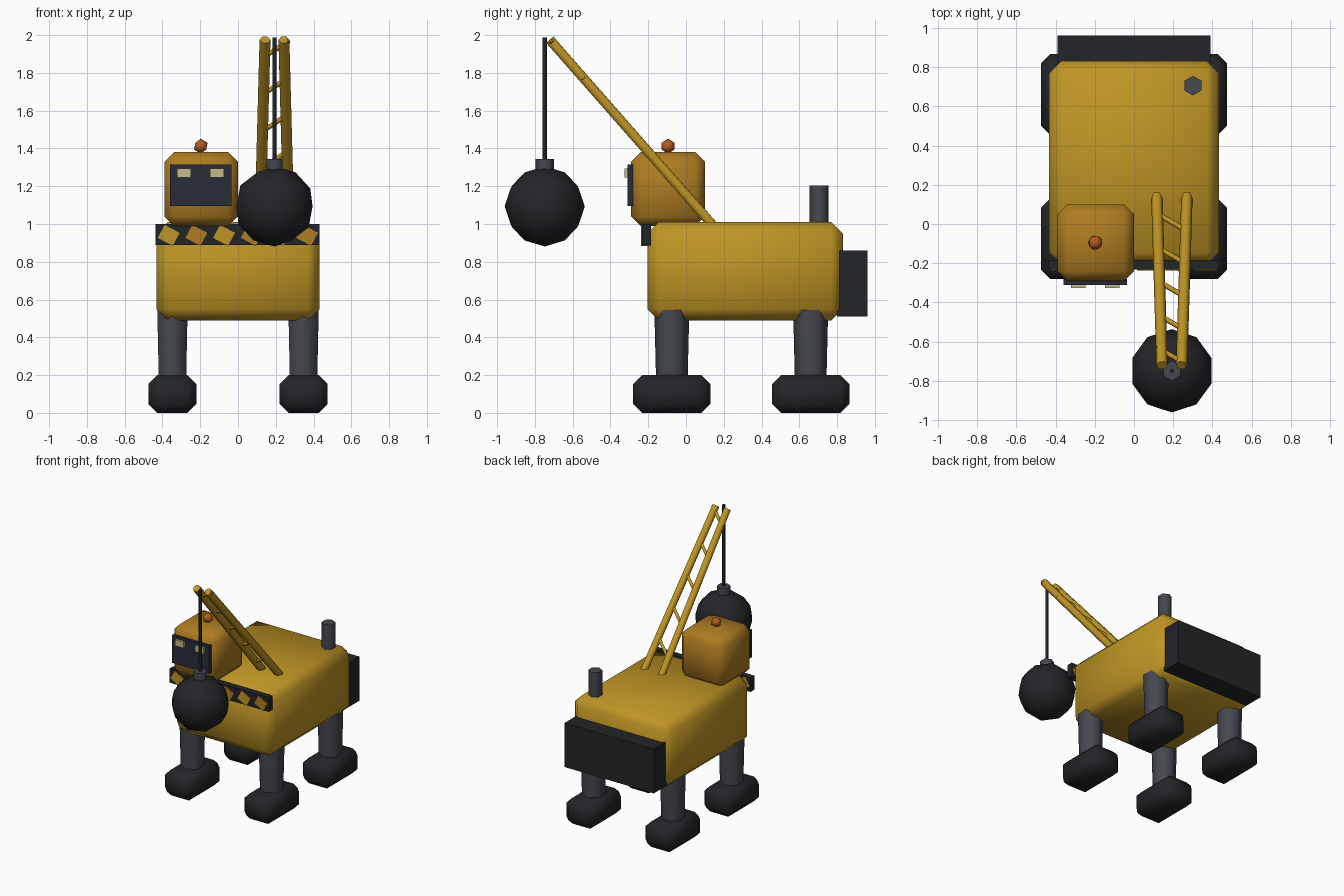
import bpy, bmesh, math
from mathutils import Vector, Matrix

if "Cube" in bpy.data.objects:
    bpy.data.objects.remove(bpy.data.objects["Cube"])


def material(name, rgb):
    m = bpy.data.materials.new(name)
    m.diffuse_color = (*rgb, 1)
    m.use_nodes = True
    m.node_tree.nodes["Principled BSDF"].inputs["Base Color"].default_value = m.diffuse_color
    return m


YELLOW = material("yellow_paint", (0.52, 0.30, 0.018))
AMBER = material("amber_paint", (0.42, 0.20, 0.015))
BLACK = material("black_iron", (0.017, 0.018, 0.021))
STEEL = material("grey_steel", (0.06, 0.065, 0.08))
GLASS = material("dark_glass", (0.02, 0.027, 0.038))
LAMP = material("lamp", (0.55, 0.50, 0.25))
ORANGE = material("orange_light", (0.45, 0.11, 0.015))


def finish(name, bm, mat, smooth=True):
    bmesh.ops.recalc_face_normals(bm, faces=bm.faces)
    me = bpy.data.meshes.new(name)
    bm.to_mesh(me)
    bm.free()
    ob = bpy.data.objects.new(name, me)
    bpy.context.collection.objects.link(ob)
    me.materials.append(mat)
    if smooth:
        bpy.ops.object.select_all(action='DESELECT')
        ob.select_set(True)
        bpy.context.view_layer.objects.active = ob
        bpy.ops.object.shade_smooth_by_angle(angle=math.radians(62))
    return ob


def box(name, x, y, z, mat, bevel=0.0, tilt=0.0):
    """Box from (min, max) ranges, optionally chamfered and tilted about y."""
    bm = bmesh.new()
    bmesh.ops.create_cube(bm, size=1)
    bmesh.ops.scale(bm, vec=[b - a for a, b in (x, y, z)], verts=bm.verts)
    if bevel:
        bmesh.ops.bevel(bm, geom=bm.edges[:], offset=bevel, segments=1,
                        affect='EDGES', profile=0.5)
    bmesh.ops.rotate(bm, matrix=Matrix.Rotation(tilt, 3, 'Y'), verts=bm.verts)
    bmesh.ops.translate(bm, vec=[(a + b) / 2 for a, b in (x, y, z)], verts=bm.verts)
    return finish(name, bm, mat, bevel > 0)


def rod(name, a, b, r1, mat, r2=None, sides=6):
    """Low-poly cylinder or cone between two points."""
    a, b = Vector(a), Vector(b)
    d = b - a
    bm = bmesh.new()
    bmesh.ops.create_cone(bm, cap_ends=True, segments=sides, radius1=r1,
                          radius2=r1 if r2 is None else r2, depth=d.length)
    rot = Matrix() if abs(d.normalized().z) > 0.999 else d.to_track_quat('Z', 'X').to_matrix().to_4x4()
    bm.transform(Matrix.Translation((a + b) / 2) @ rot)
    return finish(name, bm, mat)


def ico(name, loc, r, sub, mat):
    bm = bmesh.new()
    bmesh.ops.create_icosphere(bm, subdivisions=sub, radius=r,
                               matrix=Matrix.Translation(loc))
    return finish(name, bm, mat)


# Body, counterweight and exhaust
box("body", (-0.432, 0.432), (-0.205, 0.83), (0.49, 1.01), YELLOW, 0.06)
box("counterweight", (-0.39, 0.39), (0.80, 0.96), (0.51, 0.86), BLACK)
rod("exhaust_pipe", (0.3, 0.705, 0.98), (0.3, 0.705, 1.205), 0.05, STEEL)

# Legs and feet
for side, sx in (("left", -1), ("right", 1)):
    for end, y in (("front", -0.075), ("rear", 0.66)):
        x = 0.347 * sx
        rod(f"{end}_{side}_leg", (x, y, 0.15), (x, y, 0.6), 0.083, STEEL, 0.094)
        box(f"{end}_{side}_foot", (x - 0.128, x + 0.128), (y - 0.205, y + 0.205),
            (0.0, 0.2), BLACK, 0.048)

# Cab with windscreen, lamps and beacon
box("cab", (-0.39, 0.0), (-0.29, 0.10), (0.99, 1.38), AMBER, 0.05)
box("windscreen", (-0.36, -0.035), (-0.31, -0.28), (1.095, 1.315), GLASS)
for side, x in (("left", -0.285), ("right", -0.11)):
    box(f"{side}_lamp", (x - 0.037, x + 0.037), (-0.325, -0.30), (1.245, 1.295), LAMP)
ico("beacon", (-0.197, -0.095, 1.412), 0.04, 1, ORANGE)

# Hazard bar with slanted stripes
box("hazard_bar", (-0.436, 0.432), (-0.232, -0.185), (0.888, 1.0), BLACK)
for i in range(6):
    x = -0.367 + 0.1465 * i
    box(f"hazard_stripe_{i + 1}", (x - 0.045, x + 0.045), (-0.237, -0.185),
        (0.901, 0.979), AMBER if i % 2 else YELLOW, tilt=math.radians(28))

# Boom: two converging beams and slanted rungs
CX = 0.193


def boom_point(dx, t):
    return (CX + dx, 0.127 - 0.852 * t, 1.01 + 0.97 * t)


for side, sx in (("left", -1), ("right", 1)):
    rod(f"{side}_boom_beam", boom_point(0.077 * sx, -0.03), boom_point(0.05 * sx, 0.995),
        0.029, YELLOW)
for i in range(5):
    t = 0.09 + 0.2 * i
    rod(f"boom_rung_{i + 1}", boom_point(-0.073, t), boom_point(0.076, t + 0.1),
        0.013, YELLOW)

# Wrecking ball on its cable
rod("cable", (CX, -0.748, 1.3), (CX, -0.748, 1.987), 0.011, BLACK)
rod("ball_cap", (CX, -0.748, 1.26), (CX, -0.748, 1.345), 0.05, STEEL)
ico("wrecking_ball", (CX, -0.748, 1.093), 0.212, 2, BLACK)
